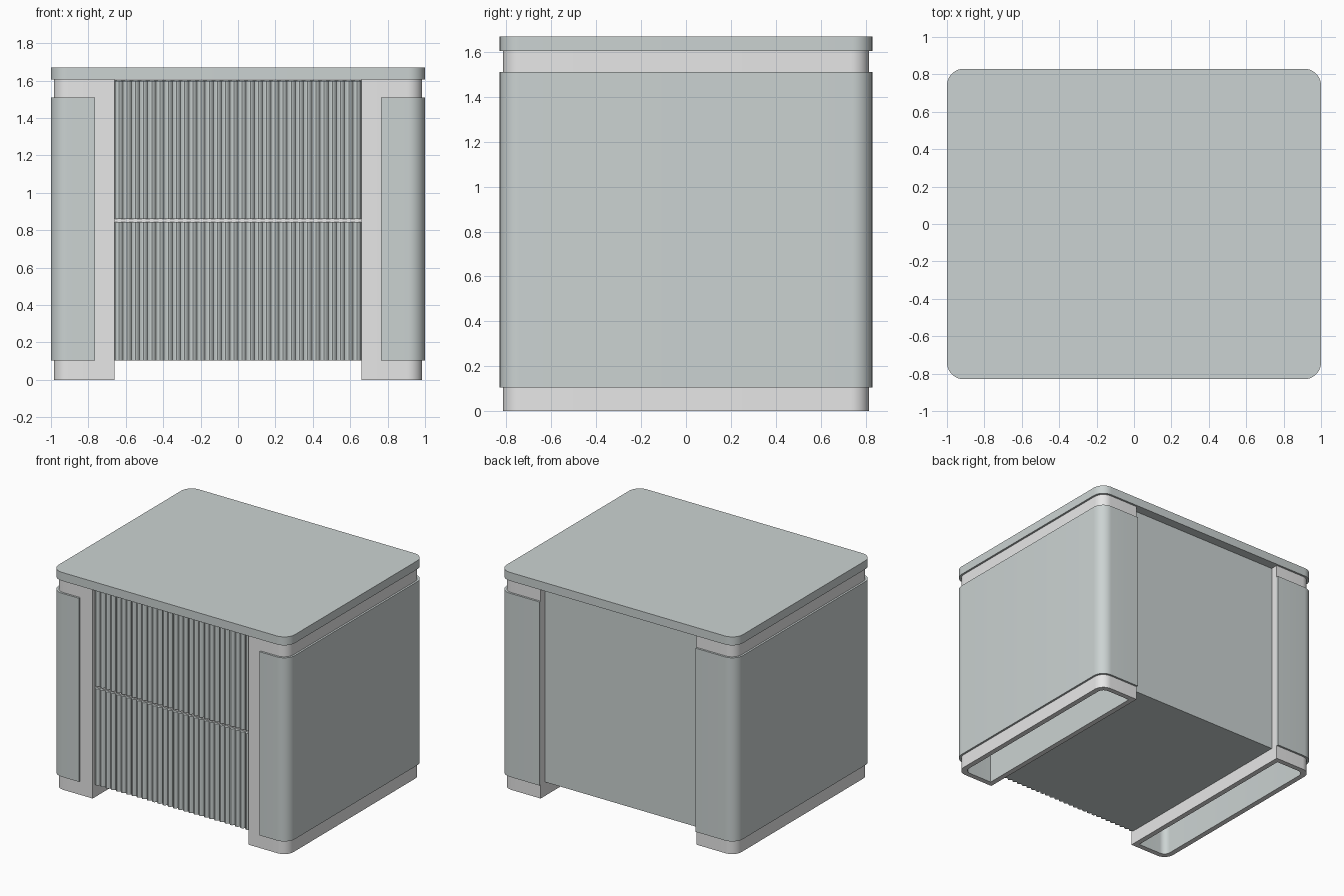
import bpy, bmesh
from math import sin, cos, pi, radians

if "Cube" in bpy.data.objects:
    bpy.data.objects.remove(bpy.data.objects["Cube"], do_unlink=True)


def material(name, colour):
    m = bpy.data.materials.new(name)
    m.use_nodes = True
    m.diffuse_color = (*colour, 1)
    m.node_tree.nodes["Principled BSDF"].inputs["Base Color"].default_value = (*colour, 1)
    return m


SAGE = material("sage grey", (0.60, 0.65, 0.645))
PALE = material("pale grey", (0.8, 0.8, 0.8))


def finish(bm, name, mats):
    bmesh.ops.recalc_face_normals(bm, faces=bm.faces)
    mesh = bpy.data.meshes.new(name)
    bm.to_mesh(mesh)
    bm.free()
    for m in mats:
        mesh.materials.append(m)
    ob = bpy.data.objects.new(name, mesh)
    bpy.context.collection.objects.link(ob)
    bpy.ops.object.select_all(action="DESELECT")
    ob.select_set(True)
    bpy.context.view_layer.objects.active = ob
    bpy.ops.object.shade_smooth_by_angle(angle=radians(30))
    return ob


def prism(name, outline, z0, z1, mat):
    """Closed outline extruded from z0 to z1."""
    bm = bmesh.new()
    face = bm.faces.new([bm.verts.new((x, y, z0)) for x, y in outline])
    new = bmesh.ops.extrude_face_region(bm, geom=[face], use_keep_orig=True)["geom"]
    for v in new:
        if isinstance(v, bmesh.types.BMVert):
            v.co.z = z1
    return finish(bm, name, [mat])


def box(name, x, y0, y1, z0, z1, mat):
    return prism(name, [(-x, y0), (x, y0), (x, y1), (-x, y1)], z0, z1, mat)


def arc(cx, cy, r, start, steps=10):
    return [(cx + r * cos(start + i * pi / 2 / steps), cy + r * sin(start + i * pi / 2 / steps))
            for i in range(steps + 1)]


def c_path(front_x, back_x, outer_x, y, r):
    """Open path along the front, round the outer side and along the back."""
    return ([(front_x, -y)] + arc(outer_x - r, r - y, r, -pi / 2)
            + arc(outer_x - r, y - r, r, 0) + [(back_x, y)])


# Rounded table top
W, D, R = 1.0, 0.83, 0.09
corners = [(1, 1, 0), (-1, 1, pi / 2), (-1, -1, pi), (1, -1, 3 * pi / 2)]
outline = [p for sx, sy, a in corners for p in arc(sx * (W - R), sy * (D - R), R, a)]
prism("table_top", outline, 1.605, 1.67, SAGE)

# Hollow side columns with wrapped cladding
for sign, side in ((1, "left"), (-1, "right")):
    outer = c_path(0.66, 0.66, 0.985, 0.815, 0.08)
    inner = c_path(0.70, 0.70, 0.945, 0.775, 0.05)
    bm = bmesh.new()
    rings = [[bm.verts.new((sign * x, y, z)) for x, y in path]
             for path, z in ((outer, 0), (outer, 1.605), (inner, 1.605), (inner, 0))]
    n = len(outer)
    for k in range(4):
        a, b = rings[k], rings[(k + 1) % 4]
        for i in range(n):
            j = (i + 1) % n
            f = bm.faces.new((a[i], a[j], b[j], b[i]))
            f.material_index = 1 if k == 2 else 0
    finish(bm, side + "_column", [PALE, SAGE])

    skin = c_path(0.765, 0.66, 1.0, 0.83, 0.09) + c_path(0.765, 0.66, 0.985, 0.815, 0.08)[::-1]
    prism(side + "_cladding", [(sign * x, y) for x, y in skin], 0.105, 1.51, SAGE)

# Cabinet body, with a pale rail showing between the drawers
box("cabinet_body", 0.66, -0.77, 0.76, 0.105, 1.604, SAGE)
box("drawer_rail", 0.66, -0.785, -0.77, 0.84, 0.865, PALE)

# Reeded drawer fronts
REEDS, STEPS, HALF = 30, 6, 0.658
pitch = 2 * HALF / REEDS
front = [(-HALF + pitch * i / STEPS, -0.79 - 0.018 * sin(pi * (i % STEPS) / STEPS))
         for i in range(REEDS * STEPS + 1)]
for name, z0, z1 in (("lower_drawer", 0.105, 0.843), ("upper_drawer", 0.86, 1.598)):
    prism(name, front + [(HALF, -0.77), (-HALF, -0.77)], z0, z1, SAGE)
